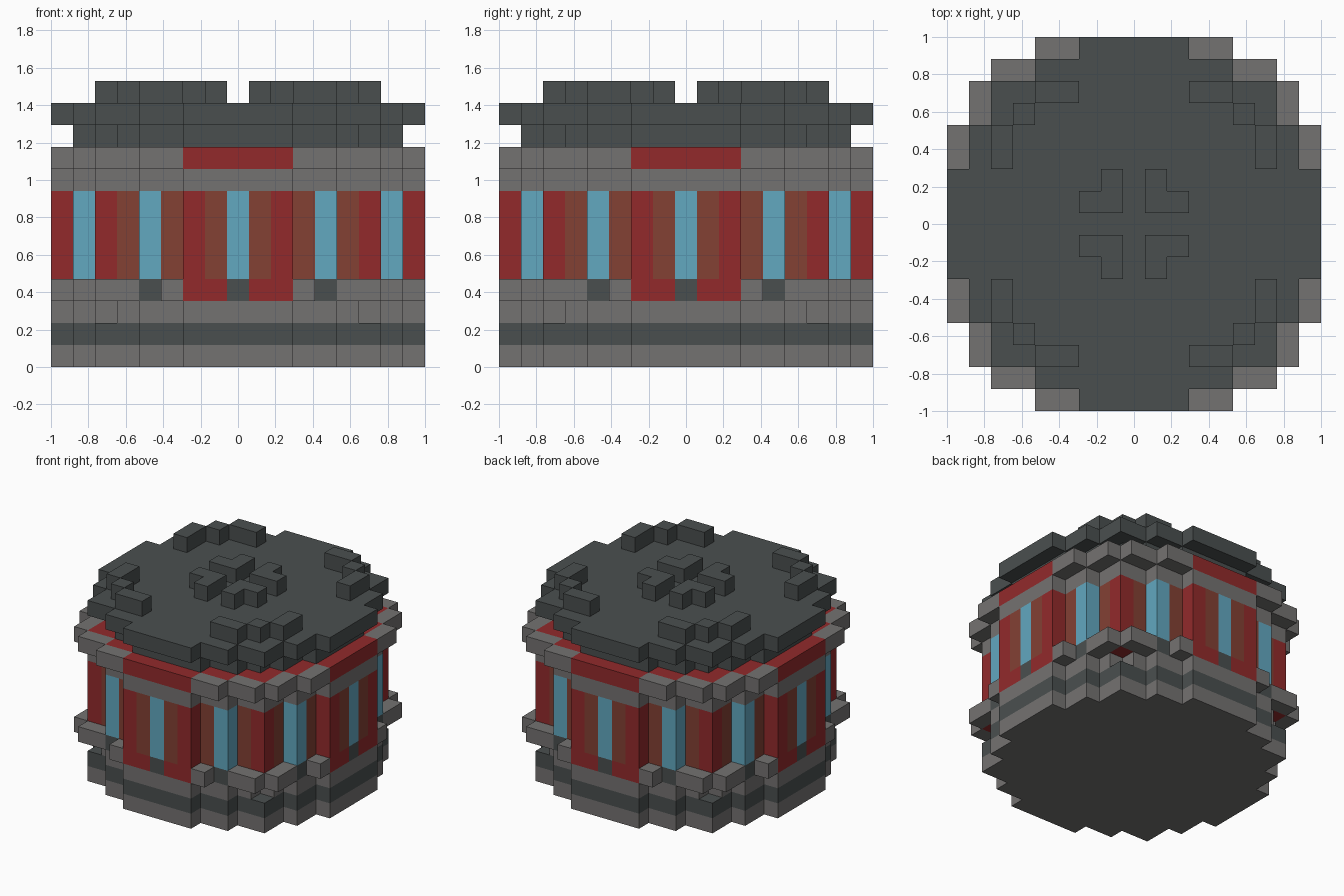
import bpy, bmesh
from mathutils import Vector

cube = bpy.data.objects.get("Cube")
if cube:
    bpy.data.objects.remove(cube, do_unlink=True)

UNIT = 2 / 17                           # size of one block
DISC = [8, 8, 8, 7, 7, 6, 6, 4, 2]      # half width of the round plan per row


def srgb(*rgb):
    return [((c / 255 + 0.055) / 1.055) ** 2.4 for c in rgb] + [1]


def material(name, *rgb):
    m = bpy.data.materials.new(name)
    m.use_nodes = True
    m.diffuse_color = srgb(*rgb)
    bsdf = m.node_tree.nodes["Principled BSDF"]
    bsdf.inputs["Base Color"].default_value = m.diffuse_color
    bsdf.inputs["Roughness"].default_value = 0.8
    return m


stone = material("grey stone", 116, 114, 113)
slate = material("dark slate", 74, 79, 79)
red = material("red wall", 146, 42, 43)
brown = material("brown wall", 131, 65, 52)
glass = material("blue glass", 98, 168, 192)


def disc(x, y):
    return abs(y) < len(DISC) and abs(x) <= DISC[abs(y)]


def inner_disc(x, y):
    return all(disc(x + a, y + b) for a, b in [(1, 0), (-1, 0), (0, 1), (0, -1)])


def mirrored(pairs):
    """Repeat plan cells in all four quadrants and across the diagonals."""
    return {(sx * p, sy * q) for a, b in pairs for p, q in [(a, b), (b, a)]
            for sx in (1, -1) for sy in (1, -1)}


plan = [(x, y) for x in range(-8, 9) for y in range(-8, 9)]
full = {c for c in plan if disc(*c)}
small = {c for c in plan if inner_disc(*c)}
corners = mirrored([(6, 6)])
panes = mirrored([(8, 0), (7, 4)])
panels = mirrored([(8, 1), (7, 3), (6, 5)])

parts = {}      # part name -> (material, set of blocks)
solid = set()


def add(name, mat, cells, *layers):
    blocks = {(x, y, z) for x, y in cells for z in layers}
    parts[name] = (mat, blocks)
    solid.update(blocks)


# Base courses, the upper one notched at the diagonal corners
add("base_foot", stone, full, 0)
add("base_band", slate, full, 1)
add("base_course", stone, full - corners, 2)

# Wall with sills, panels and windows
add("window_sills", slate, panes, 3)
add("wall_foot", red, full - panes, 3)
add("windows", glass, panes, 4, 5, 6, 7)
add("wall_panels", brown, panels, 4, 5, 6, 7)
add("wall", red, full - panes - panels, 4, 5, 6, 7)
add("wall_cap", stone, full, 8)
add("frieze", red, full, 9)

# Stone brackets standing out from the wall
add("lower_brackets", stone, mirrored([(8, 3), (7, 5), (7, 6)]), 3)
add("upper_brackets", stone, mirrored([(8, 3), (8, 4), (7, 5), (7, 6)]), 9)

# Roof with a broken rim and a central crest
add("roof_neck", slate, small, 10)
add("roof", slate, full, 11)
add("roof_rim", slate, mirrored([(6, 3), (6, 4), (5, 5)]), 12)
add("roof_crest", slate, mirrored([(1, 1), (2, 1)]), 12)


def build(name, mat, blocks):
    """Make one part from the outer faces of its blocks."""
    bm = bmesh.new()
    for block in blocks:
        centre = Vector(block) + Vector((0, 0, 0.5))
        for axis in range(3):
            for sign in (-1, 1):
                n = Vector((0, 0, 0))
                n[axis] = sign
                if tuple(int(v) for v in Vector(block) + n) in solid:
                    continue
                u = Vector((0, 0, 0))
                u[(axis + 1) % 3] = 0.5
                w = n.cross(u)
                mid = centre + n / 2
                quad = [mid - u - w, mid + u - w, mid + u + w, mid - u + w]
                bm.faces.new([bm.verts.new(p * UNIT) for p in quad])
    bmesh.ops.remove_doubles(bm, verts=bm.verts, dist=UNIT / 100)
    bmesh.ops.dissolve_limit(bm, angle_limit=0.01, verts=bm.verts, edges=bm.edges)
    mesh = bpy.data.meshes.new(name)
    bm.to_mesh(mesh)
    bm.free()
    mesh.materials.append(mat)
    bpy.context.collection.objects.link(bpy.data.objects.new(name, mesh))


for name, (mat, blocks) in parts.items():
    build(name, mat, blocks)
